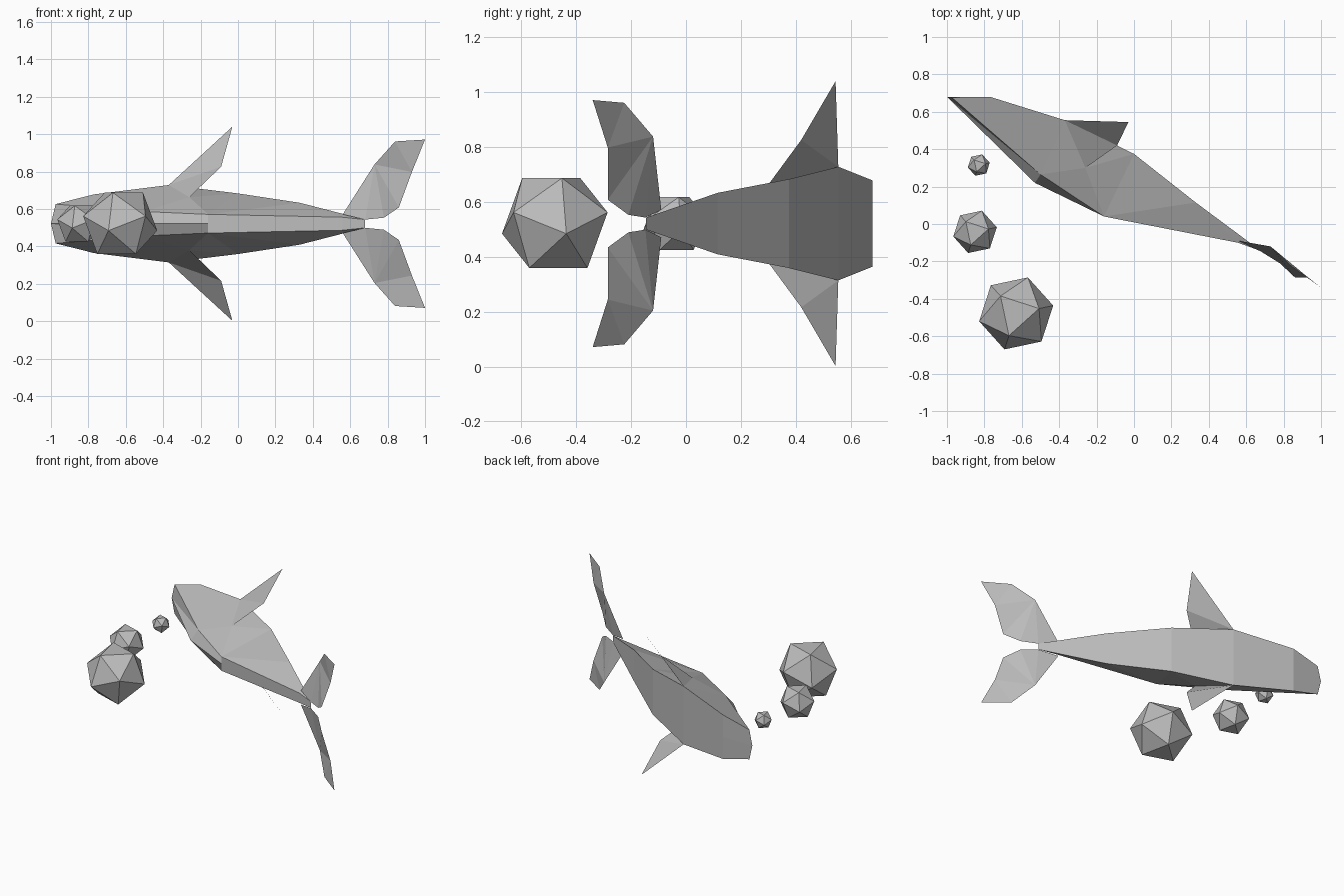
import bpy, bmesh, math
from mathutils import Vector, Matrix

MID = 0.521  # height of the symmetry plane

cube = bpy.data.objects.get("Cube")
if cube:
    bpy.data.objects.remove(cube, do_unlink=True)

grey = bpy.data.materials.new("plain_grey")
grey.use_nodes = True
grey.diffuse_color = (0.5, 0.5, 0.5, 1)
grey.node_tree.nodes["Principled BSDF"].inputs["Base Color"].default_value = (0.5, 0.5, 0.5, 1)


def add_object(name, bm, location, mirrored=False):
    mesh = bpy.data.meshes.new(name)
    bmesh.ops.recalc_face_normals(bm, faces=bm.faces)
    bm.to_mesh(mesh)
    bm.free()
    mesh.materials.append(grey)
    obj = bpy.data.objects.new(name, mesh)
    obj.location = location
    bpy.context.collection.objects.link(obj)
    if mirrored:
        mod = obj.modifiers.new("mirror", "MIRROR")
        mod.use_axis = (False, False, True)
        mod.use_clip = True
    return obj


def half_part(name, points, faces):
    """Mesh from named points, mirrored across the symmetry plane."""
    bm = bmesh.new()
    verts = {key: bm.verts.new(co) for key, co in points.items()}
    for face in faces:
        bm.faces.new([verts[key] for key in face.split()])
    add_object(name, bm, (0, 0, MID), mirrored=True)


# Body: b = edge of the flat back, s = edge of the narrow keel, r = fin root
body = {
    "b0": (-0.975, 0.677, 0.105), "b1": (-0.77, 0.68, 0.157),
    "b2": (-0.37, 0.555, 0.207), "b3": (0, 0.375, 0.162),
    "b4": (0.33, 0.115, 0.112), "b5": (0.68, -0.145, 0.022),
    "s1": (-0.5, 0.265, 0.065), "s2": (-0.16, 0.04, 0.05),
    "s3": (0.555, -0.1, 0.035), "r": (-0.26, 0.3, 0.142),
    "nose": (-1, 0.68, 0), "keel": (-0.53, 0.22, 0),
}
# Points on the centre line under the edge points
for key in ("b1", "b2", "b3", "b4", "b5", "s2", "s3"):
    x, y, z = body[key]
    body["c" + key] = (x, y, 0)

back = ["nose b0 b1 cb1"] + [f"cb{i} b{i} b{i + 1} cb{i + 1}" for i in range(1, 5)]
side = ["nose s1 b0", "b0 s1 b1", "b1 s1 b2", "b2 s1 r", "r s1 s2",
        "b2 r b3", "b3 r s2", "b3 s2 b4", "b4 s2 s3", "b4 s3 b5"]
keel = ["nose keel s1", "keel cs2 s2 s1", "cs2 cs3 s3 s2", "cs3 cb5 b5 s3"]
half_part("body", body, back + side + keel)

# Side fins: thin sheets rooted on the body edge
half_part("side_fins", {
    "front": body["b2"], "root": body["r"],
    "bend": (-0.09, 0.42, 0.305), "tip": (-0.03, 0.545, 0.519),
}, ["front root bend", "front bend tip"])

# Tail flukes: thin curved sheets
half_part("tail_flukes", {
    "a": (0.56, -0.09, 0.05), "b": (0.73, -0.12, 0.317),
    "c": (0.84, -0.225, 0.44), "d": (1, -0.34, 0.45),
    "e": (0.93, -0.285, 0.277), "f": (0.86, -0.285, 0.087),
    "g": (0.78, -0.21, 0.032), "h": (0.68, -0.148, 0.022),
}, ["a h b", "h g b", "b g f", "b f e", "b e c", "c e d"])


# Bubbles: twenty-sided balls resting on one face direction
def bubble(name, location, radius):
    bm = bmesh.new()
    bmesh.ops.create_icosphere(bm, subdivisions=1, radius=radius)
    bm.faces.ensure_lookup_table()
    face = bm.faces[0]
    face.normal_update()
    turn = face.normal.rotation_difference(Vector((0, 0, 1))).to_matrix()
    bmesh.ops.rotate(bm, verts=bm.verts, matrix=turn)
    corner = face.verts[0].co
    spin = math.radians(12) - math.atan2(corner.y, corner.x)
    bmesh.ops.rotate(bm, verts=bm.verts, matrix=Matrix.Rotation(spin, 3, "Z"))
    add_object(name, bm, location)


bubble("large_bubble", (-0.63, -0.478, 0.523), 0.206)
bubble("medium_bubble", (-0.85, -0.042, 0.521), 0.121)
bubble("small_bubble", (-0.83, 0.315, 0.521), 0.061)
